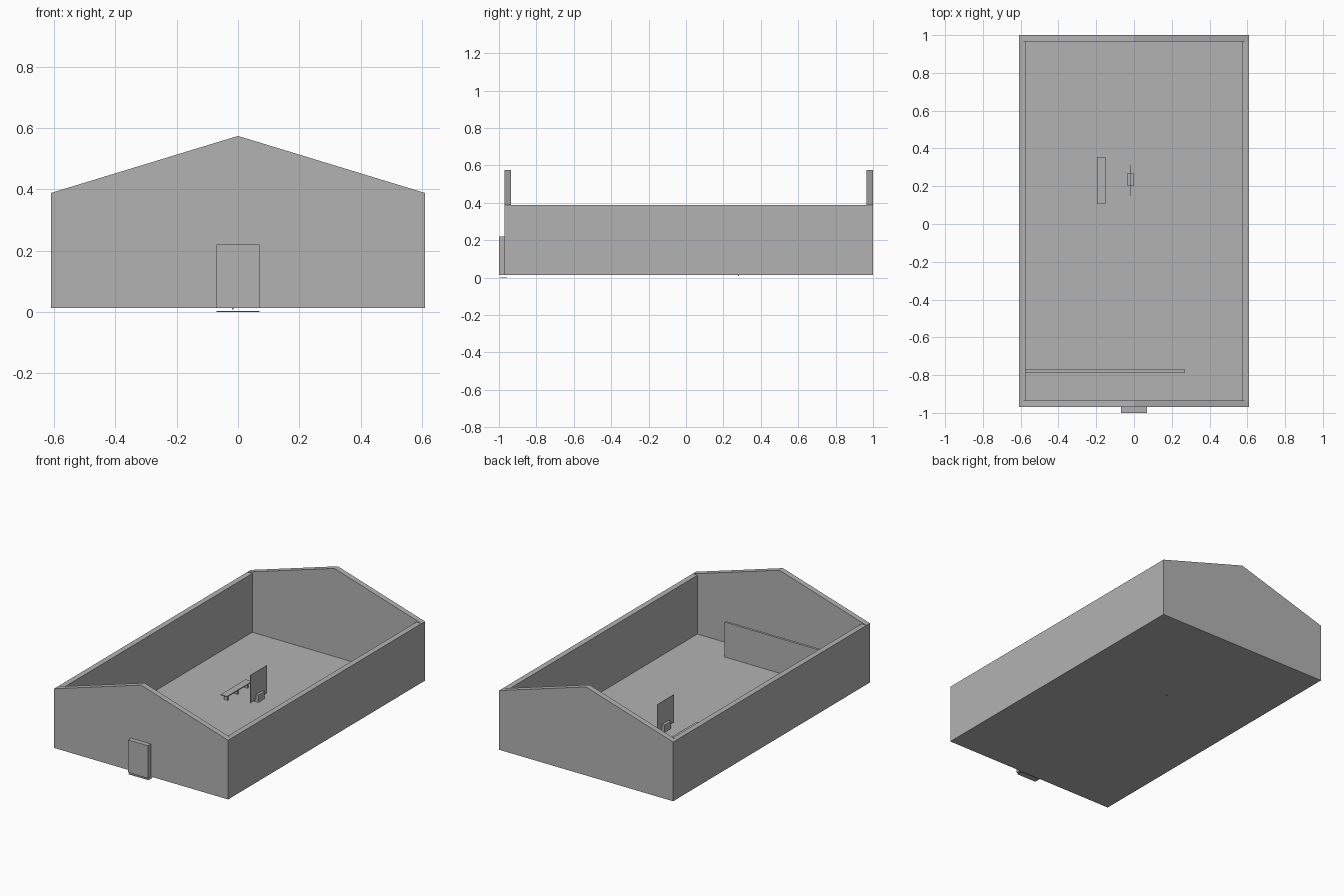
import bpy, bmesh

cube = bpy.data.objects.get("Cube")
if cube:
    bpy.data.objects.remove(cube, do_unlink=True)

grey = bpy.data.materials.new("plain grey")
grey.use_nodes = True
colour = (0.45, 0.45, 0.45, 1)
grey.diffuse_color = colour
grey.node_tree.nodes["Principled BSDF"].inputs["Base Color"].default_value = colour


def finish(name, bm):
    bmesh.ops.recalc_face_normals(bm, faces=bm.faces)
    mesh = bpy.data.meshes.new(name)
    bm.to_mesh(mesh)
    bm.free()
    mesh.materials.append(grey)
    obj = bpy.data.objects.new(name, mesh)
    bpy.context.collection.objects.link(obj)
    return obj


def box(name, xs, ys, zs):
    """Box between the given limits on each axis."""
    bm = bmesh.new()
    bmesh.ops.create_cube(bm, size=1)
    for v in bm.verts:
        v.co = [lim[0] if c < 0 else lim[1] for c, lim in zip(v.co, (xs, ys, zs))]
    return finish(name, bm)


def gable(name, y0, y1):
    """Pentagonal end wall extruded through its thickness."""
    bm = bmesh.new()
    outline = [(-W, BASE), (W, BASE), (W, EAVE), (0, RIDGE), (-W, EAVE)]
    face = bm.faces.new([bm.verts.new((x, y0, z)) for x, z in outline])
    new = bmesh.ops.extrude_face_region(bm, geom=[face])["geom"]
    verts = [g for g in new if isinstance(g, bmesh.types.BMVert)]
    bmesh.ops.translate(bm, verts=verts, vec=(0, y1 - y0, 0))
    return finish(name, bm)


W, FRONT, BACK, T = 0.61, -0.97, 1.0, 0.035
BASE, FLOOR, EAVE, RIDGE = 0.013, 0.016, 0.388, 0.574

# Building shell
gable("front_wall", FRONT, FRONT + T)
gable("back_wall", BACK - T, BACK)
for side, s in (("left", 1), ("right", -1)):
    xs = sorted((s * W, s * (W - T)))
    box(side + "_wall", xs, (FRONT + T, BACK - T), (BASE, EAVE))
box("floor", (T - W, W - T), (FRONT + T, BACK - T), (BASE, FLOOR))

# Entrance and inner wall
box("door", (-0.07, 0.07), (-1.0, FRONT), (BASE, 0.22))
box("threshold", (-0.07, 0.07), (-0.995, -0.957), (0, 0.003))
box("partition", (T - W, 0.27), (-0.785, -0.77), (FLOOR, 0.237))

# Bench with three short supports
box("bench_seat", (-0.195, -0.15), (0.105, 0.355), (0.046, 0.052))
for i, y in enumerate((0.13, 0.23, 0.33)):
    box(f"bench_leg_{i + 1}", (-0.185, -0.16), (y - 0.005, y + 0.005), (FLOOR, 0.046))

# Upright board on a block
box("board", (-0.019, -0.016), (0.147, 0.315), (0.03, 0.205))
box("board_base", (-0.037, 0.0), (0.203, 0.267), (FLOOR, 0.062))
box("board_post", (-0.02, -0.015), (0.278, 0.284), (0.008, 0.04))
